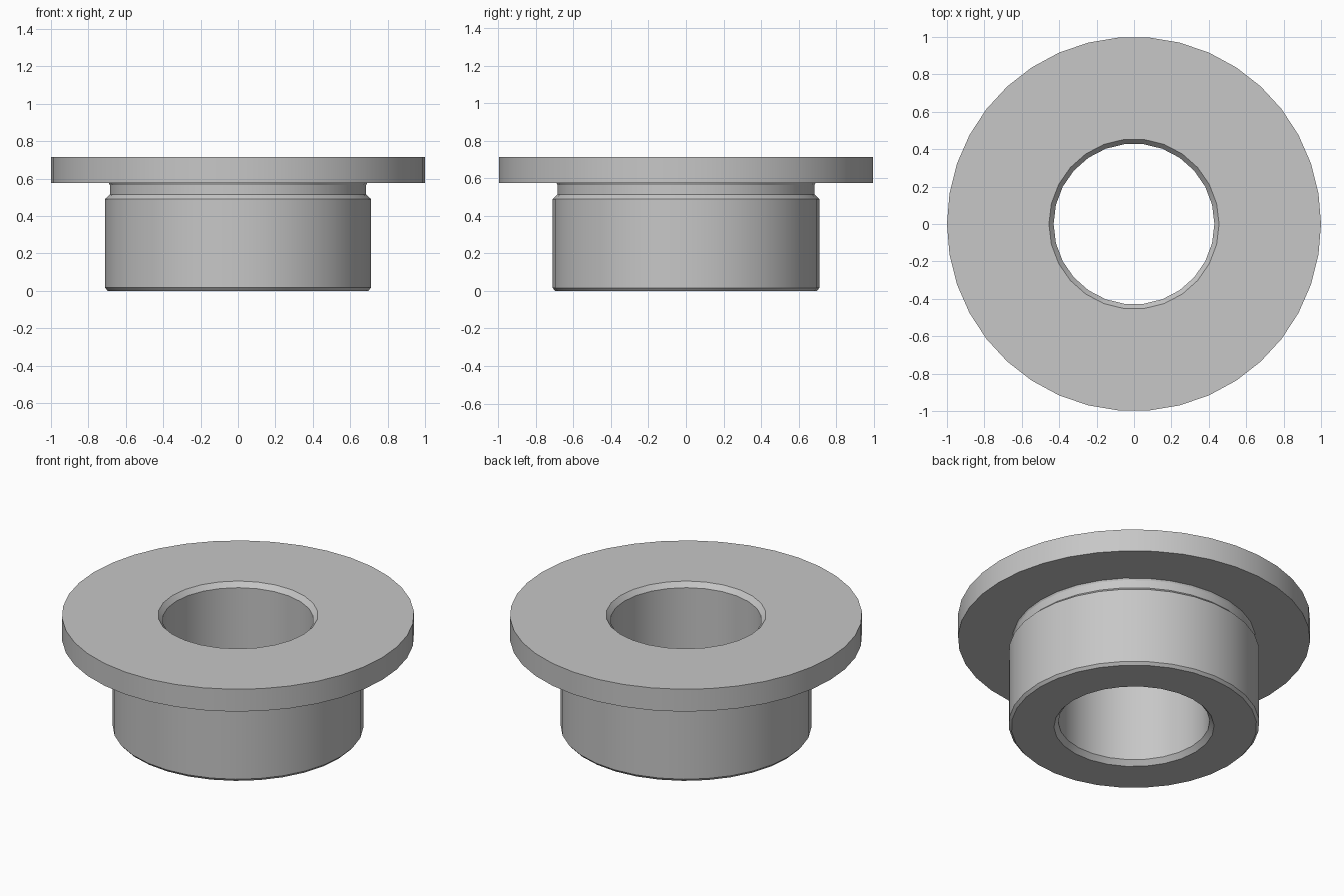
import bpy, bmesh, math

cube = bpy.data.objects.get("Cube")
if cube:
    bpy.data.objects.remove(cube, do_unlink=True)

# One plain machined grey
grey = bpy.data.materials.new("light_grey")
grey.use_nodes = True
colour = (0.57, 0.57, 0.57, 1)
grey.diffuse_color = colour
grey.node_tree.nodes["Principled BSDF"].inputs["Base Color"].default_value = colour


def ring(bm, radius, z, sides):
    step = math.tau / sides
    return [bm.verts.new((radius * math.cos(i * step), radius * math.sin(i * step), z))
            for i in range(sides)]


def wall(bm, profile, sides):
    """Turn a (radius, height) profile and return its first and last rings."""
    rings = [ring(bm, r, z, sides) for r, z in profile]
    for low, high in zip(rings, rings[1:]):
        for i in range(sides):
            j = (i + 1) % sides
            bm.faces.new((low[i], low[j], high[j], high[i]))
    return rings[0], rings[-1]


def annulus(bm, *loops):
    """Fill the flat area between two concentric rings."""
    edges = [bm.edges.get((loop[i - 1], loop[i]))
             for loop in loops for i in range(len(loop))]
    bmesh.ops.triangle_fill(bm, edges=edges, use_beauty=True, normal=(0, 0, 1))


TOP, FLANGE_BASE = 0.715, 0.575
bm = bmesh.new()

# Flange rim
flange_low, flange_high = wall(bm, [(1, FLANGE_BASE), (1, TOP)], 38)

# Sleeve with chamfered foot and relief groove below the flange
sleeve_low, sleeve_high = wall(bm, [
    (0.697, 0), (0.712, 0.017), (0.712, 0.49), (0.685, 0.515),
    (0.685, 0.565), (0.69, FLANGE_BASE)], 32)

# Bore, chamfered at both ends
bore_low, bore_high = wall(bm, [
    (0.455, 0), (0.43, 0.03), (0.43, TOP - 0.03), (0.455, TOP)], 26)

# Flat faces: top, underside of flange, foot
annulus(bm, flange_high, bore_high)
annulus(bm, flange_low, sleeve_high)
annulus(bm, sleeve_low, bore_low)
bmesh.ops.recalc_face_normals(bm, faces=bm.faces[:])

mesh = bpy.data.meshes.new("flanged_bushing")
bm.to_mesh(mesh)
bm.free()
mesh.materials.append(grey)
bushing = bpy.data.objects.new("flanged_bushing", mesh)
bpy.context.collection.objects.link(bushing)

# Smooth round walls, crisp rims
bpy.ops.object.select_all(action="DESELECT")
bushing.select_set(True)
bpy.context.view_layer.objects.active = bushing
bpy.ops.object.shade_smooth_by_angle(angle=math.radians(25))
